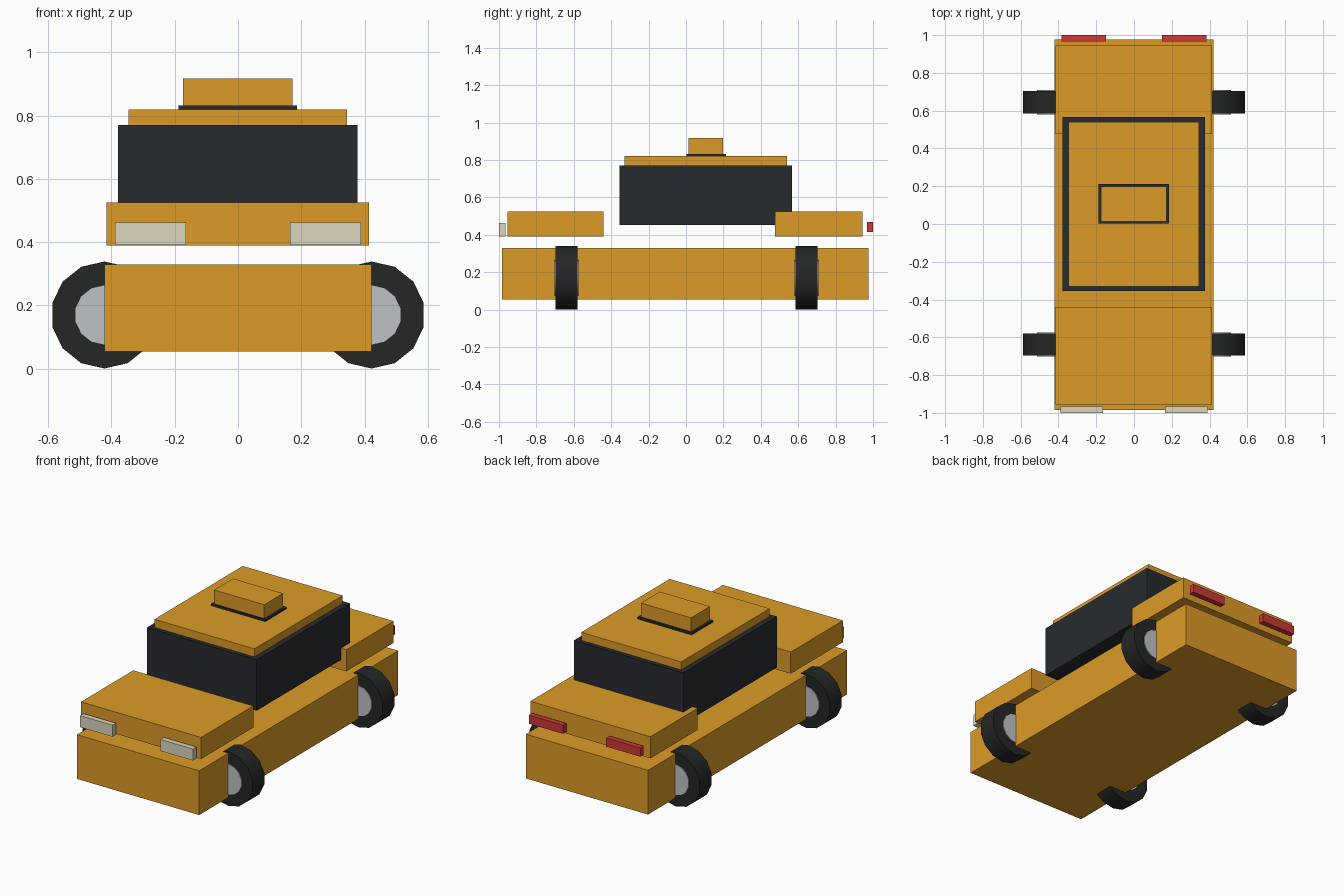
import bpy, math

if "Cube" in bpy.data.objects:
    bpy.data.objects.remove(bpy.data.objects["Cube"])


def material(name, rgb):
    m = bpy.data.materials.new(name)
    m.diffuse_color = (*rgb, 1)
    m.use_nodes = True
    m.node_tree.nodes["Principled BSDF"].inputs["Base Color"].default_value = m.diffuse_color
    return m


YELLOW = material("yellow_paint", (0.72, 0.33, 0.02))
DARK = material("dark_glass", (0.02, 0.024, 0.028))
RUBBER = material("rubber", (0.018, 0.02, 0.02))
METAL = material("hub_metal", (0.52, 0.54, 0.56))
LAMP = material("lamp_white", (0.71, 0.67, 0.52))
RED = material("lamp_red", (0.62, 0.04, 0.035))


def box(name, x, y, z, mat):
    """Box from (min, max) ranges on each axis."""
    bpy.ops.mesh.primitive_cube_add(size=1, location=[sum(r) / 2 for r in (x, y, z)])
    o = bpy.context.object
    o.name = name
    o.scale = [r[1] - r[0] for r in (x, y, z)]
    bpy.ops.object.transform_apply(location=False, rotation=False, scale=True)
    o.data.materials.append(mat)


def disc(name, radius, width, x, y, mat):
    """14-sided drum lying along y, with a vertex at the top."""
    bpy.ops.mesh.primitive_cylinder_add(vertices=14, radius=radius, depth=width,
                                        location=(x, y, 0.17),
                                        rotation=(math.pi / 2, 0, 0))
    o = bpy.context.object
    o.name = name
    # turn the drum so its first vertex points up
    if max((o.matrix_basis @ v.co).z for v in o.data.vertices) < 0.17 + radius - 1e-4:
        o.rotation_euler = (-math.pi / 2, 0, 0)
    o.data.materials.append(mat)
    bpy.ops.object.shade_smooth_by_angle(angle=math.radians(35))


# Body, bonnet and boot
box("lower_body", (-0.422, 0.422), (-0.985, 0.977), (0.054, 0.33), YELLOW)
box("bonnet", (-0.415, 0.414), (-0.955, -0.44), (0.39, 0.525), YELLOW)
box("boot", (-0.415, 0.414), (0.477, 0.944), (0.39, 0.525), YELLOW)

# Cabin and roof
box("cabin", (-0.379, 0.377), (-0.355, 0.567), (0.452, 0.77), DARK)
box("roof", (-0.346, 0.344), (-0.33, 0.541), (0.77, 0.82), YELLOW)

# Roof sign on its dark base
box("sign_base", (-0.188, 0.186), (0.003, 0.213), (0.82, 0.832), DARK)
box("roof_sign", (-0.174, 0.172), (0.013, 0.199), (0.83, 0.918), YELLOW)

# Lamps and wheels
for side, s in (("left", -1), ("right", 1)):
    c = s * 0.277
    box(f"headlight_{side}", (c - 0.112, c + 0.112), (-1.0, -0.966), (0.391, 0.463), LAMP)
    c = s * 0.267
    box(f"taillight_{side}", (c - 0.118, c + 0.118), (0.967, 1.0), (0.414, 0.468), RED)
    for end, y in (("front", -0.638), ("rear", 0.645)):
        disc(f"tyre_{end}_{side}", 0.169, 0.118, s * 0.422, y, RUBBER)
        disc(f"hub_{end}_{side}", 0.095, 0.128, s * 0.422, y, METAL)
